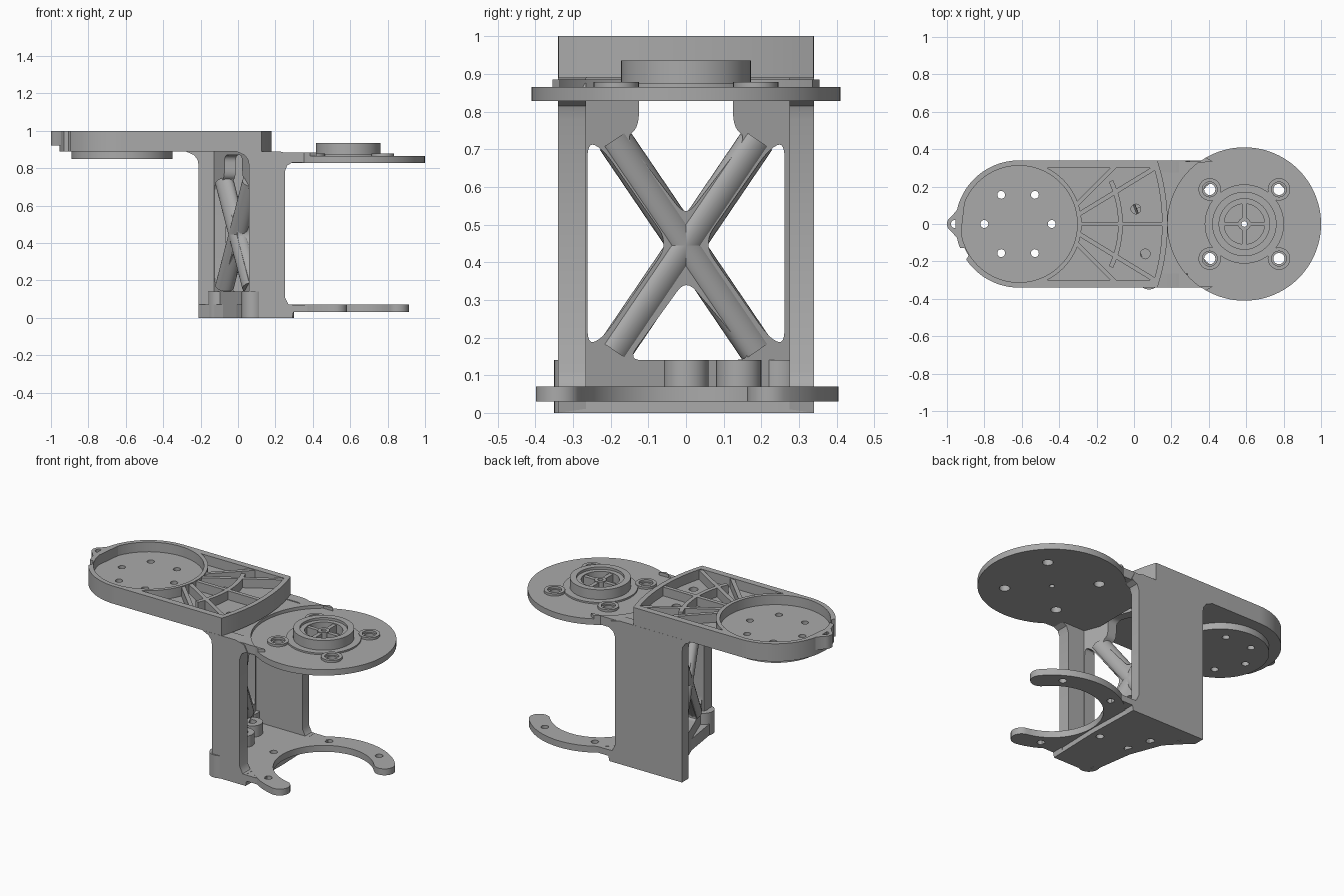
import bpy, bmesh
from math import radians, cos, sin, tau
from mathutils import Vector

cube = bpy.data.objects.get("Cube")
if cube:
    bpy.data.objects.remove(cube)

grey = bpy.data.materials.new("plain_grey")
grey.use_nodes = True
grey.diffuse_color = (0.4, 0.4, 0.4, 1)
grey.node_tree.nodes["Principled BSDF"].inputs["Base Color"].default_value = (0.4, 0.4, 0.4, 1)
parts = []

ARM = (-0.615, 0)
DISC = (0.59, 0)


def arc(c, r, a0, a1, n=32):
    """Points along an arc, angles in degrees."""
    return [(c[0] + r * cos(radians(a0 + (a1 - a0) * i / n)),
             c[1] + r * sin(radians(a0 + (a1 - a0) * i / n))) for i in range(n + 1)]


def circle(c, r, n=40):
    return [(c[0] + r * cos(tau * i / n), c[1] + r * sin(tau * i / n)) for i in range(n)]


def rounded(points, r, n=6):
    """Round each corner of a polygon."""
    out = []
    for i, p in enumerate(points):
        p = Vector(p)
        a, b = Vector(points[i - 1]) - p, Vector(points[(i + 1) % len(points)]) - p
        s = p + a.normalized() * min(r, a.length * 0.45)
        e = p + b.normalized() * min(r, b.length * 0.45)
        for k in range(n + 1):
            t = k / n
            out.append(tuple(s * (1 - t) ** 2 + p * 2 * t * (1 - t) + e * t * t))
    return out


def finish(name, bm, shear=0):
    for v in bm.verts:
        v.co.x += shear * v.co.y
    bmesh.ops.remove_doubles(bm, verts=bm.verts, dist=0.0002)
    bmesh.ops.recalc_face_normals(bm, faces=bm.faces)
    me = bpy.data.meshes.new(name)
    bm.to_mesh(me)
    bm.free()
    me.materials.append(grey)
    ob = bpy.data.objects.new(name, me)
    bpy.context.collection.objects.link(ob)
    parts.append(ob)
    return ob


def plate(name, outer, holes, lo, hi, axes="xy", shear=0):
    """Extrude an outline with holes between two levels."""
    cu = bpy.data.curves.new(name, "CURVE")
    cu.dimensions, cu.fill_mode, cu.extrude = "2D", "BOTH", (hi - lo) / 2
    for loop in [outer] + holes:
        sp = cu.splines.new("POLY")
        sp.points.add(len(loop) - 1)
        for q, p in zip(sp.points, loop):
            q.co = (p[0], p[1], 0, 1)
        sp.use_cyclic_u = True
    tmp = bpy.data.objects.new(name + "_outline", cu)
    bpy.context.collection.objects.link(tmp)
    dg = bpy.context.evaluated_depsgraph_get()
    me = bpy.data.meshes.new_from_object(tmp.evaluated_get(dg))
    bm = bmesh.new()
    bm.from_mesh(me)
    bpy.data.objects.remove(tmp)
    bpy.data.curves.remove(cu)
    bpy.data.meshes.remove(me)
    for v in bm.verts:
        a, b, c = v.co.x, v.co.y, v.co.z + (lo + hi) / 2
        v.co = {"xy": (a, b, c), "xz": (a, c, b), "yz": (c, a, b)}[axes]
    return finish(name, bm, shear)


def bar(name, p, q, w, lo, hi):
    """Straight rib seen from above."""
    p, q = Vector(p), Vector(q)
    d = (q - p).normalized() * w / 2
    n = Vector((-d.y, d.x))
    return plate(name, [p + n, p - n, q - n, q + n], [], lo, hi)


# Upper arm: floor, rim and round pad
bolt = [circle(p, 0.021, 20) for p in arc((-0.62, 0), 0.18, 0, 300, 5)]
drain = [circle((0.01, 0.08), 0.026, 20), circle((0.06, -0.16), 0.026, 20)]
end = arc((-0.9, 0), 1.08, -18.3, 18.3)
deck = end + arc(ARM, 0.34, 90, 202) + arc(ARM, 0.318, 204, 212, 6) + arc(ARM, 0.34, 214, 270)
plate("arm_floor", deck, bolt + drain, 0.89, 0.94)
pocket = arc((-0.9, 0), 1.05, -16.6, 16.6) + arc(ARM, 0.335, 63, -63)
plate("arm_rim", deck, [circle(ARM, 0.312, 64), pocket], 0.94, 1.0)
plate("arm_pad", circle((-0.62, 0), 0.27, 64), bolt, 0.85, 0.89)
ear = [(-0.9, 0.16), (-0.95, 0.07)] + arc((-0.955, 0), 0.045, 120, 240, 12) + [(-0.95, -0.07), (-0.93, -0.1)]
plate("arm_ear", ear, [circle((-0.957, 0), 0.022, 20)], 0.92, 1.0)

# Arm ribs
bar("rib_centre", (-0.29, 0), (0.16, 0), 0.024, 0.93, 0.995)
for s in (1, -1):
    bar("rib_steep", (-0.31, 0.1 * s), (-0.1, 0.31 * s), 0.024, 0.93, 0.995)
    bar("rib_shallow", (-0.29, 0.055 * s), (0.12, 0.305 * s), 0.024, 0.93, 0.995)
plate("rib_arc", arc(ARM, 0.555, -25, 25) + arc(ARM, 0.53, 25, -25), [], 0.93, 0.995)

# Solid side wall and the opposite post, flaring into the arm and flanges
def post(name, left, y0, y1):
    shape = [(left, 0), (0.29, 0), (0.3, 0.05), (0.27, 0.07), (0.25, 0.11), (0.25, 0.78),
             (0.263, 0.815), (0.3, 0.835), (0.28, 0.875), (0.22, 0.89), (left - 0.07, 0.89),
             (left - 0.025, 0.87), (left - 0.006, 0.845), (left, 0.81)]
    plate(name, shape, [], y0, y1, "xz")

post("solid_wall", -0.21, 0.275, 0.34)
post("slim_post", 0.06, -0.34, -0.265)

# Braced web between wall and post
def window(points, r):
    return rounded(points, r)

web = [(-0.3, 0), (0.3, 0), (0.3, 0.89), (-0.3, 0.89)]
cuts = [window([(-0.155, 0.14), (0.155, 0.14), (0.165, 0.16), (0, 0.385 - 0.03)], 0.04),
        window([(0, 0.52), (0.16, 0.73), (0.125, 0.76), (0.125, 0.87), (-0.125, 0.87),
                (-0.125, 0.76), (-0.16, 0.73)], 0.04)]
for s in (1, -1):
    cuts.append(window([(0.262 * s, 0.18), (0.262 * s, 0.72), (0.22 * s, 0.7),
                        (0.045 * s, 0.45), (0.22 * s, 0.2)], 0.05))
plate("braced_web", web, cuts, -0.025, 0.035, "yz", -0.38)
for s in (1, -1):
    bm = bmesh.new()
    p, q = Vector((0, -0.19 * s, 0.165)), Vector((0, 0.19 * s, 0.725))
    rot = (q - p).to_track_quat("Z", "Y").to_matrix().to_4x4()
    rot.translation = (p + q) / 2
    bmesh.ops.create_cone(bm, cap_ends=True, segments=24, radius1=0.047, radius2=0.047,
                          depth=(q - p).length, matrix=rot)
    finish("diagonal_brace", bm, -0.38)

# Base plate with screw bosses
boss_at = [(-0.1, 0.25), (0.0, 0.14), (0.04, 0.0), (0.08, -0.29)]
screw = [circle(p, 0.024, 20) for p in boss_at]
c_holes = [circle(p, 0.022, 20) for p in arc(DISC, 0.345, 60, 240, 3)]
base = [(-0.21, 0.34), (-0.21, 0.275), (-0.15, 0.22), (-0.03, 0.09), (-0.01, -0.03), (0.03, -0.3),
        (0.06, -0.34), (0.29, -0.34), (0.3, 0), (0.29, 0.34)]
plate("base_plate", base, screw + [c_holes[2]], 0, 0.07)
for p in boss_at:
    plate("screw_boss", circle(p, 0.06, 32), [circle(p, 0.024, 20)], 0, 0.14)

# Lower open ring flange
ring_a, ring_b = 40, 259
tip_b, tip_a = arc(DISC, 0.345, ring_b, ring_a, 1)
ring = (arc(DISC, 0.405, ring_a, ring_b, 64) + arc(tip_b, 0.06, ring_b, ring_b + 180, 12)
        + arc(DISC, 0.285, ring_b, ring_a, 64) + arc(tip_a, 0.06, ring_a - 180, ring_a, 12))
plate("open_ring", ring, c_holes, 0.03, 0.07)
for s in (1, -1):
    plate("ring_gusset", [(0.2, 0.1 * s), (0.2, 0.34 * s), (0.4, 0.34 * s), (0.4, 0.26 * s), (0.3, 0.1 * s)],
          [], 0.031, 0.069)

# Upper disc with saddle
mount = [(DISC[0] + a * 0.185, b * 0.185) for a in (1, -1) for b in (1, -1)]
mount_holes = [circle(p, 0.03, 24) for p in mount]
plate("disc", circle(DISC, 0.41, 96), mount_holes + [circle(DISC, 0.015, 20)], 0.828, 0.865)
saddle = [(0.1, -0.335), (0.42, -0.335)] + arc(DISC, 0.41, 240, 120) + [(0.42, 0.335), (0.1, 0.335)]
plate("disc_saddle", saddle, [], 0.83, 0.885)

# Hub and mounting bosses on the disc
plate("hub_step", circle(DISC, 0.212, 64), [circle(DISC, 0.15, 48)], 0.86, 0.875)
plate("hub_ring", circle(DISC, 0.172, 64), [circle(DISC, 0.135, 64)], 0.86, 0.935)
plate("hub_inner_ring", circle(DISC, 0.14, 64), [circle(DISC, 0.108, 48)], 0.86, 0.92)
plate("hub_centre", circle(DISC, 0.034, 32), [circle(DISC, 0.015, 20)], 0.86, 0.92)
for dx, dy in ((1, 0), (-1, 0), (0, 1), (0, -1)):
    bar("hub_spoke", (DISC[0] + dx * 0.028, dy * 0.028), (DISC[0] + dx * 0.12, dy * 0.12), 0.024, 0.86, 0.915)
for p in mount:
    plate("mount_boss", circle(p, 0.06, 32), [circle(p, 0.04, 24)], 0.86, 0.879)

# Smooth shading with sharp edges kept
bpy.ops.object.select_all(action="DESELECT")
for ob in parts:
    ob.select_set(True)
bpy.context.view_layer.objects.active = parts[0]
bpy.ops.object.shade_smooth_by_angle(angle=radians(30))
